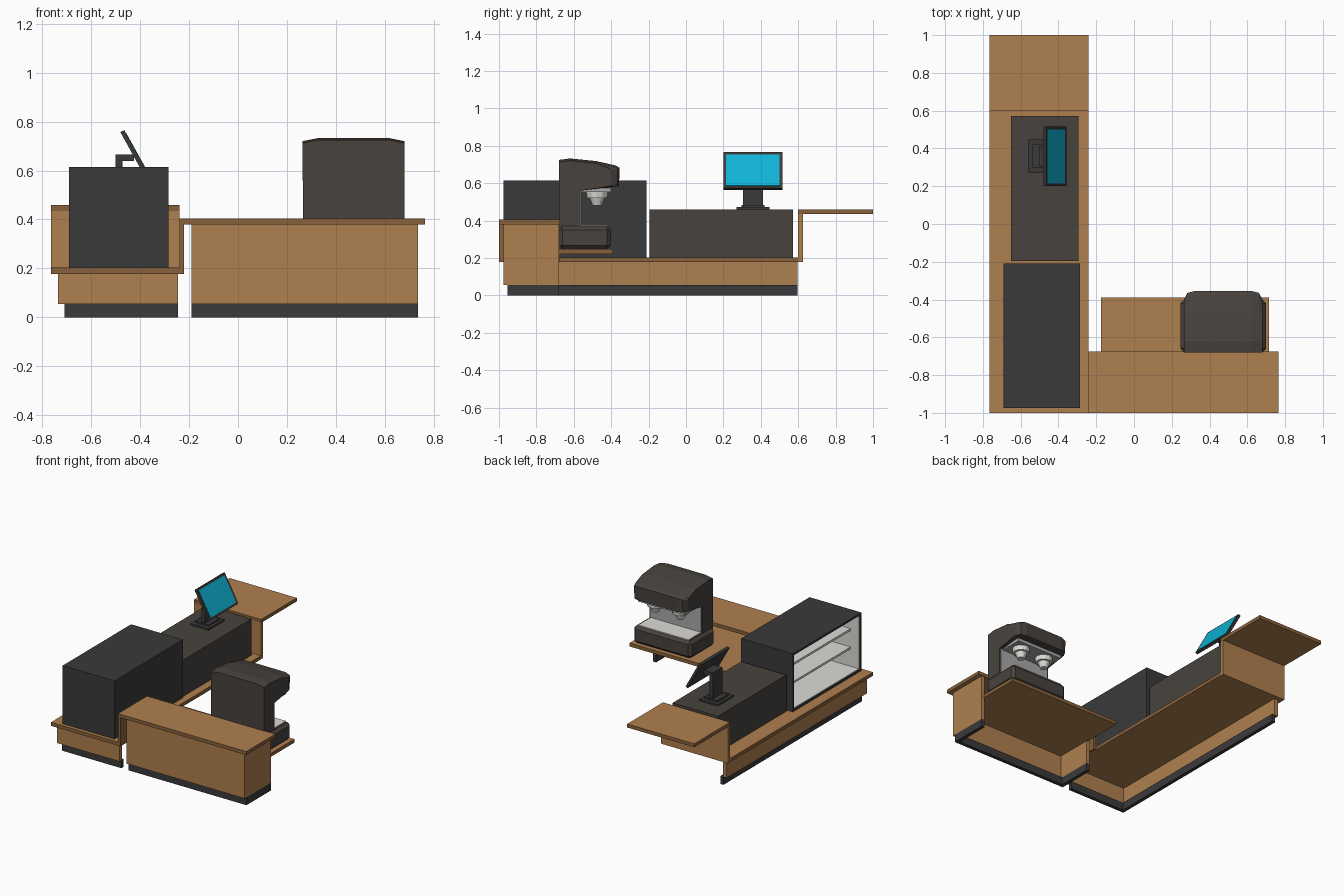
import bpy, bmesh
from math import radians
from mathutils import Matrix

if "Cube" in bpy.data.objects:
    bpy.data.objects.remove(bpy.data.objects["Cube"])


def material(name, rgb):
    m = bpy.data.materials.new(name)
    m.diffuse_color = (*rgb, 1)
    m.use_nodes = True
    m.node_tree.nodes["Principled BSDF"].inputs["Base Color"].default_value = m.diffuse_color
    return m


WOOD = material("wood", (0.43, 0.215, 0.078))
EDGE = material("wood_edge", (0.25, 0.12, 0.045))
DARK = material("charcoal", (0.042, 0.042, 0.042))
WARM = material("warm_grey", (0.065, 0.055, 0.048))
PALE = material("pale", (0.72, 0.71, 0.68))
STEEL = material("steel", (0.4, 0.4, 0.4))
CYAN = material("screen_blue", (0.005, 0.45, 0.68))


def finish(name, bm, *mats):
    bmesh.ops.recalc_face_normals(bm, faces=bm.faces)
    me = bpy.data.meshes.new(name)
    bm.to_mesh(me)
    bm.free()
    for m in mats:
        me.materials.append(m)
    ob = bpy.data.objects.new(name, me)
    bpy.context.collection.objects.link(ob)
    return ob


def box(name, x, y, z, mat, bevel=0):
    bm = bmesh.new()
    bmesh.ops.create_cube(bm, size=1)
    for v in bm.verts:
        v.co = [r[0] + (c + 0.5) * (r[1] - r[0]) for c, r in zip(v.co, (x, y, z))]
    if bevel:
        bmesh.ops.bevel(bm, geom=bm.edges[:], offset=bevel, segments=1, affect='EDGES')
    return finish(name, bm, mat)


def loft(name, rings, mat):
    """Skin between closed rings of equal length, capping both ends."""
    bm = bmesh.new()
    vs = [[bm.verts.new(p) for p in r] for r in rings]
    n = len(vs[0])
    for a, b in zip(vs, vs[1:]):
        for i in range(n):
            bm.faces.new((a[i], a[(i + 1) % n], b[(i + 1) % n], b[i]))
    bm.faces.new(vs[0])
    bm.faces.new(vs[-1])
    return finish(name, bm, mat)


def edge_paint(ob):
    """Darker material on the thin slab edges facing sideways."""
    ob.data.materials.append(EDGE)
    for p in ob.data.polygons:
        if abs(p.normal.z) < 0.5:
            p.material_index = 1


# Long low counter: stepped worktop with riser and raised flap
def slab(name, x, y, z):
    edge_paint(box(name, x, y, z, WOOD))


slab("low_worktop", (-0.765, -0.24), (-1, 0.6), (0.178, 0.203))
box("flap_riser", (-0.765, -0.24), (0.6, 0.625), (0.178, 0.435), WOOD)
slab("raised_flap", (-0.765, -0.24), (0.6, 1), (0.435, 0.46))
box("long_side_panel", (-0.735, -0.705), (-0.975, 0.595), (0.055, 0.178), WOOD)
box("long_side_kick", (-0.71, -0.685), (-0.955, 0.595), (0, 0.055), DARK)
box("low_front_panel", (-0.735, -0.245), (-0.975, -0.945), (0.055, 0.178), WOOD)
box("low_front_kick", (-0.71, -0.245), (-0.955, -0.93), (0, 0.055), DARK)

# Front counter: raised top, hollow U of panels, inner work shelf
slab("front_top", (-0.24, 0.765), (-1, -0.675), (0.38, 0.405))
box("step_riser", (-0.24, -0.22), (-1, -0.675), (0.178, 0.38), EDGE)
for name, z, y0, mat in (("panel", (0.055, 0.38), -0.975, WOOD), ("kick", (0, 0.055), -0.955, DARK)):
    box("front_" + name, (-0.19, 0.735), (y0, -0.945 if mat is WOOD else -0.93), z, mat)
    for side, x in (("left", (-0.19, -0.165)), ("right", (0.71, 0.735))):
        box(f"{side}_end_{name}", x, (y0, -0.68), z, mat)
slab("work_shelf", (-0.175, 0.715), (-0.945, -0.39), (0.222, 0.247))

# Display case, open on the customer side
CX, CY, CZ, t = (-0.69, -0.285), (-0.975, -0.21), (0.203, 0.615), 0.015
box("case_top", CX, CY, (CZ[1] - t, CZ[1]), DARK)
box("case_floor", CX, CY, (CZ[0], CZ[0] + t), DARK)
box("case_back", (CX[1] - t, CX[1]), CY, CZ, DARK)
for i, y in enumerate(((CY[0], CY[0] + t), (CY[1] - t, CY[1]))):
    box(f"case_side_{i}", CX, y, CZ, DARK)
IY = (CY[0] + t, CY[1] - t)
box("case_back_lining", (-0.305, -0.3), IY, (0.218, 0.6), PALE)
box("case_floor_lining", (-0.685, -0.305), IY, (0.218, 0.223), PALE)
for i, y in enumerate(((IY[0], IY[0] + 0.005), (IY[1] - 0.005, IY[1]))):
    box(f"case_side_lining_{i}", (-0.685, -0.305), y, (0.223, 0.6), PALE)
for i, z in enumerate((0.345, 0.475)):
    box(f"case_shelf_{i}", (-0.62, -0.305), IY, (z, z + 0.015), PALE)

# Till cabinet and monitor stand
box("till_cabinet", (-0.65, -0.295), (-0.195, 0.572), (0.203, 0.46), WARM)
box("stand_plate", (-0.562, -0.42), (0.27, 0.447), (0.46, 0.472), DARK)
box("stand_step", (-0.54, -0.44), (0.298, 0.42), (0.472, 0.483), DARK)
box("stand_post", (-0.5, -0.472), (0.305, 0.412), (0.483, 0.665), DARK)
box("stand_arm", (-0.472, -0.425), (0.305, 0.412), (0.64, 0.665), DARK)

# Tilted monitor
for name, x, w, h, mat in (("monitor", (-0.011, 0.007), 0.158, 0.11, DARK),
                           ("monitor_glass", (0.004, 0.0085), 0.143, 0.096, CYAN)):
    ob = box(name, x, (-w, w), (-h, h), mat)
    ob.data.transform(Matrix.Translation((-0.418, 0.358, 0.666)) @ Matrix.Rotation(radians(-29), 4, 'Y'))

# Coffee machine: base with drip tray, column, rounded head
box("machine_base", (0.245, 0.7), (-0.68, -0.402), (0.247, 0.37), WARM, 0.02)
box("drip_tray", (0.275, 0.67), (-0.56, -0.42), (0.36, 0.375), PALE)
box("machine_column", (0.265, 0.68), (-0.68, -0.565), (0.36, 0.58), WARM)
box("column_face", (0.275, 0.67), (-0.565, -0.56), (0.36, 0.57), STEEL)


def head_ring(x, f, top):
    return [(x, y, z) for y, z in ((-0.68, 0.56), (-0.68, top - 0.008), (-0.62, top), (-0.48, top - 0.014),
                                   (f - 0.02, top - 0.038), (f, top - 0.05), (f - 0.003, 0.585), (-0.56, 0.56))]


half = [(0.208, -0.40, 0.72), (0.19, -0.365, 0.724), (0.15, -0.355, 0.732)]
loft("machine_head",
     [head_ring(0.472 - d, f, h) for d, f, h in half] + [head_ring(0.472 + d, f, h) for d, f, h in half[::-1]], WARM)
box("head_underplate", (0.29, 0.655), (-0.56, -0.40), (0.553, 0.575), STEEL)

# Brewing groups
for side, gx in (("left", 0.375), ("right", 0.57)):
    for part, r1, r2, z0, z1 in (("collar", 0.055, 0.06, 0.52, 0.56), ("spout", 0.025, 0.04, 0.48, 0.52)):
        bm = bmesh.new()
        bmesh.ops.create_cone(bm, cap_ends=True, segments=12, radius1=r1, radius2=r2, depth=z1 - z0,
                              matrix=Matrix.Translation((gx, -0.475, (z0 + z1) / 2)))
        finish(f"{side}_group_{part}", bm, PALE)
